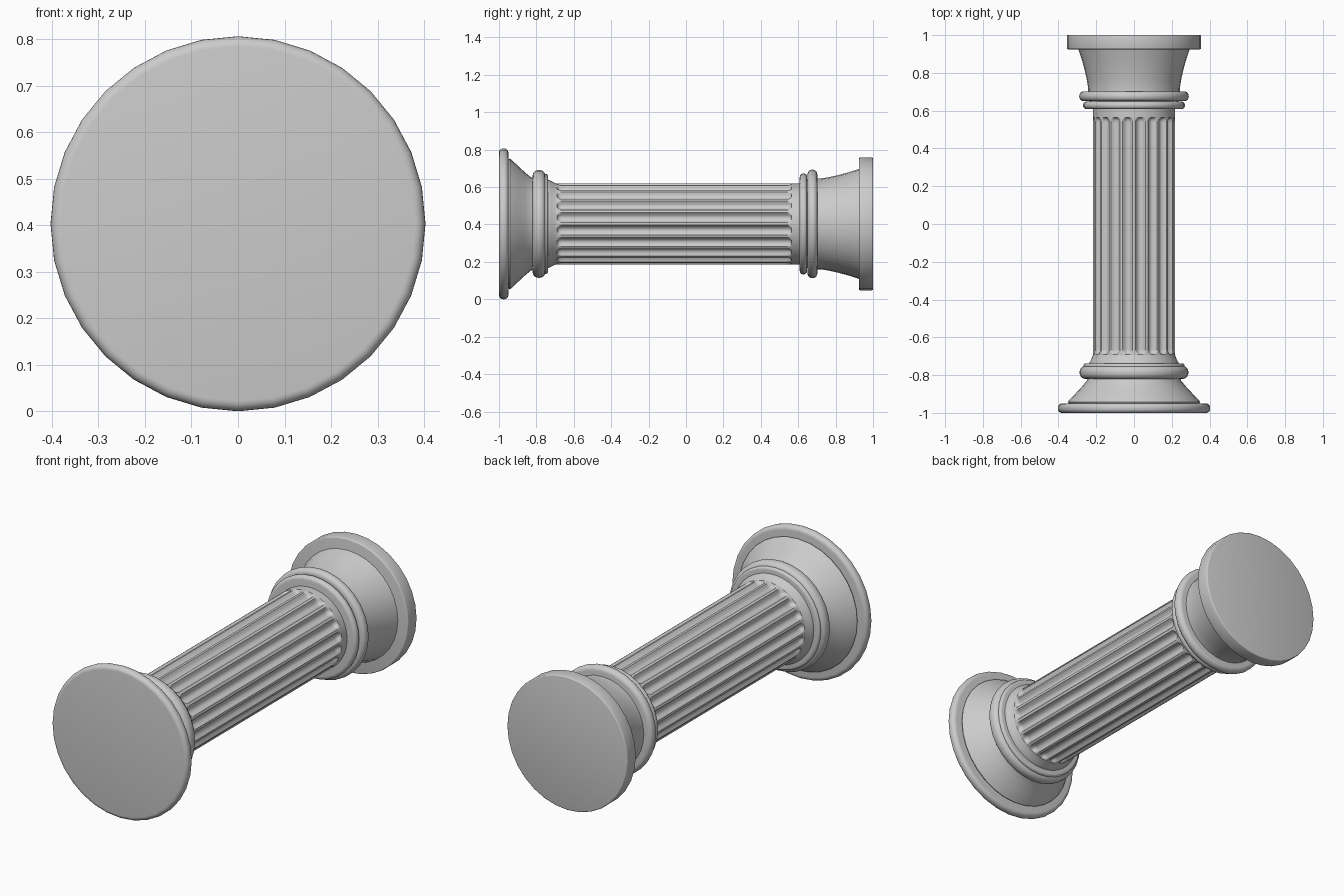
import bpy, bmesh, math

cube = bpy.data.objects.get("Cube")
if cube:
    bpy.data.objects.remove(cube, do_unlink=True)

AXIS_Z = 0.403

stone = bpy.data.materials.new("grey stone")
stone.use_nodes = True
GREY = (0.6, 0.6, 0.6, 1)
stone.diffuse_color = GREY
stone.node_tree.nodes["Principled BSDF"].inputs["Base Color"].default_value = GREY


def lathe(name, ys, radius, segments, angle=35):
    """Rings along y; radius(i, turn) gives the radius of ring i at a turn angle."""
    bm = bmesh.new()
    rings = []
    for i, y in enumerate(ys):
        ring = []
        for k in range(segments):
            a = 2 * math.pi * k / segments
            r = radius(i, a)
            ring.append(bm.verts.new((r * math.sin(a), y, AXIS_Z + r * math.cos(a))))
        rings.append(ring)
    for a, b in zip(rings, rings[1:]):
        for k in range(segments):
            n = (k + 1) % segments
            bm.faces.new((a[k], a[n], b[n], b[k]))
    bm.faces.new(rings[0])
    bm.faces.new(rings[-1])
    bmesh.ops.recalc_face_normals(bm, faces=bm.faces)
    mesh = bpy.data.meshes.new(name)
    bm.to_mesh(mesh)
    bm.free()
    mesh.materials.append(stone)
    obj = bpy.data.objects.new(name, mesh)
    bpy.context.collection.objects.link(obj)
    bpy.ops.object.select_all(action="DESELECT")
    obj.select_set(True)
    bpy.context.view_layer.objects.active = obj
    bpy.ops.object.shade_smooth_by_angle(angle=math.radians(angle))
    return obj


def turned(name, profile, segments=32):
    return lathe(name, [p[0] for p in profile], lambda i, a: profile[i][1], segments)


def rounded_disc(name, y0, y1, r, bevel, steps=5):
    """Disc whose two rims are rounded by a quarter circle."""
    quarter = [math.pi / 2 * i / steps for i in range(steps + 1)]
    low = [(y0 + bevel * (1 - math.cos(t)), r - bevel * (1 - math.sin(t))) for t in quarter]
    high = [(y0 + y1 - y, q) for y, q in reversed(low)]
    if y1 - y0 - 2 * bevel < 1e-4:
        high = high[1:]
    return turned(name, low + high)


# Base: plinth, flared foot and its mouldings
rounded_disc("base_plinth", -1, -0.95, 0.403, 0.022)
turned("base_foot", [(-0.96, 0.34), (-0.95, 0.345), (-0.942, 0.35), (-0.935, 0.345),
                     (-0.90, 0.312), (-0.86, 0.275), (-0.83, 0.25), (-0.80, 0.24)])
rounded_disc("base_ring", -0.82, -0.752, 0.288, 0.03)
rounded_disc("base_small_ring", -0.765, -0.738, 0.268, 0.013)
turned("base_collar", [(-0.76, 0.238), (-0.735, 0.236), (-0.72, 0.228), (-0.705, 0.221), (-0.69, 0.216)], 64)

# Fluted shaft: round-ended grooves between flat ribs
FLUTES, SAMPLES = 20, 10
SHAFT_R, DEPTH = 0.217, 0.021
HALF_W = 0.34 * 2 * math.pi * SHAFT_R / FLUTES
START, END = -0.69, 0.565
ends = [HALF_W * f for f in (0, 0.06, 0.2, 0.4, 0.65, 1, 1.3)]
shaft_ys = [-0.74] + [START + e for e in ends] + [END - e for e in reversed(ends)] + [0.62]


def shaft_radius(i, a):
    pitch = 2 * math.pi / FLUTES
    across = (a % pitch - pitch / 2) * SHAFT_R
    y = shaft_ys[i]
    along = max(START + HALF_W - y, y - END + HALF_W, 0)
    d = math.hypot(across, along) / HALF_W
    return SHAFT_R - DEPTH * math.sqrt(max(0, 1 - d * d))


lathe("fluted_shaft", shaft_ys, shaft_radius, FLUTES * SAMPLES, 50)

# Capital: neck rings, flared bell and top slab
rounded_disc("neck_small_ring", 0.608, 0.648, 0.27, 0.019)
rounded_disc("neck_ring", 0.65, 0.702, 0.29, 0.024)
turned("neck_core", [(0.615, 0.235), (0.72, 0.24)])
turned("capital_bell", [(0.69, 0.243), (0.72, 0.243), (0.76, 0.249), (0.81, 0.260),
                        (0.87, 0.276), (0.93, 0.296)])
rounded_disc("capital_slab", 0.925, 1, 0.355, 0.006, 3)
